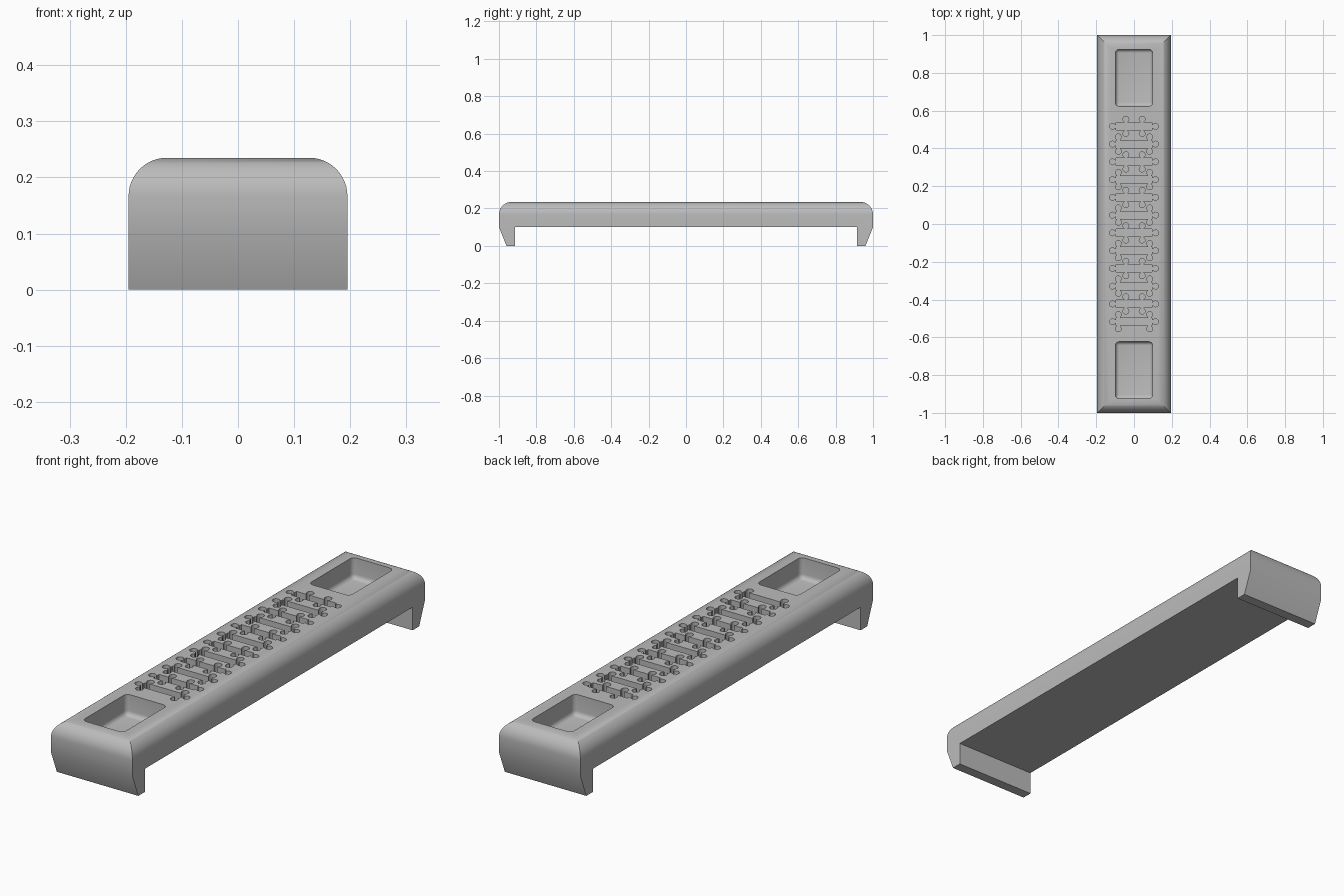
import bpy, bmesh, math
from mathutils import Vector

cube = bpy.data.objects.get("Cube")
if cube:
    bpy.data.objects.remove(cube, do_unlink=True)

W, H, R = 0.195, 0.235, 0.068      # half width, height, top rounding
UNDER = 0.10                       # underside of the deck
SEG = 12


def arc(cx, cy, r, a0, a1, n=SEG):
    return [(cx + r * math.cos(math.radians(a0 + (a1 - a0) * i / n)),
             cy + r * math.sin(math.radians(a0 + (a1 - a0) * i / n))) for i in range(n + 1)]


def make_object(name, bm):
    bmesh.ops.recalc_face_normals(bm, faces=bm.faces)
    mesh = bpy.data.meshes.new(name)
    bm.to_mesh(mesh)
    bm.free()
    ob = bpy.data.objects.new(name, mesh)
    bpy.context.collection.objects.link(ob)
    return ob


def prism(bm, outline, place, lo, hi):
    """Extrude a 2D outline from lo to hi; place(u, v, w) maps it into space."""
    face = bm.faces.new([bm.verts.new(place(u, v, lo)) for u, v in outline])
    top = bmesh.ops.extrude_face_region(bm, geom=[face])["geom"]
    move = Vector(place(0, 0, hi)) - Vector(place(0, 0, lo))
    bmesh.ops.translate(bm, vec=move, verts=[g for g in top if isinstance(g, bmesh.types.BMVert)])


def apply_boolean(target, cutter, operation):
    cutter.hide_render = True
    mod = target.modifiers.new("cut", "BOOLEAN")
    mod.operation, mod.solver, mod.object = operation, "EXACT", cutter
    bpy.context.view_layer.objects.active = target
    bpy.ops.object.modifier_apply(modifier=mod.name)
    bpy.data.objects.remove(cutter, do_unlink=True)


# Lengthwise profile: rounded ends, tapered feet, open underside
half = [(0.915, UNDER), (0.915, 0), (0.96, 0), (1, UNDER)] + arc(1 - R, H - R, R, 0, 90)
side = half + [(-y, z) for y, z in reversed(half)]
bm = bmesh.new()
prism(bm, side, lambda u, v, w: (w, u, v), -0.3, 0.3)
body = make_object("bar_body", bm)

# Crosswise profile trims the sides and rounds the long edges with mitred corners
cross = [(-W, -0.1), (W, -0.1)] + arc(W - R, H - R, R, 0, 90) + arc(R - W, H - R, R, 90, 180)
bm = bmesh.new()
prism(bm, cross, lambda u, v, w: (u, w, v), -1.2, 1.2)
apply_boolean(body, make_object("cross_trim", bm), "INTERSECT")

# Rounded rectangular trays near both ends
for sign in (-1, 1):
    bm = bmesh.new()
    bmesh.ops.create_cube(bm, size=1)
    bmesh.ops.scale(bm, vec=(0.196, 0.302, 0.19), verts=bm.verts)
    bmesh.ops.translate(bm, vec=(0, sign * 0.774, H + 0.005), verts=bm.verts)
    edges = [e for e in bm.edges if min(v.co.z for v in e.verts) < H]
    bmesh.ops.bevel(bm, geom=edges, offset=0.02, segments=5, profile=0.5, affect="EDGES")
    apply_boolean(body, make_object("tray_cutter", bm), "DIFFERENCE")


# Jigsaw-shaped pockets: a bar with knobs on its ends and both long sides
def knob(px, py, nx, ny, neck=0.008, r=0.0155):
    """Neck and round head growing from an edge point along (nx, ny)."""
    tx, ty = -ny, nx
    gap = math.degrees(math.asin(neck / r))
    pts = [(-neck, 0)] + arc(0, 0.018, r, 270 - gap, gap - 90, 14) + [(neck, 0)]
    return [(px + a * tx + b * nx, py + a * ty + b * ny) for a, b in pts]


def pocket_outline(knob_x, y, hw=0.096, hh=0.02):
    sides = [(hw, 0, 1, 0), (knob_x, hh, 0, 1), (-knob_x, hh, 0, 1),
             (-hw, 0, -1, 0), (-knob_x, -hh, 0, -1), (knob_x, -hh, 0, -1)]
    corners = {0: (hw, hh), 2: (-hw, hh), 3: (-hw, -hh), 5: (hw, -hh)}
    pts = []
    for i, s in enumerate(sides):
        pts += knob(*s)
        if i in corners:
            pts.append(corners[i])
    return [(px, py + y) for px, py in pts]


bm = bmesh.new()
for row in range(12):
    outline = pocket_outline(0.043 if row % 2 == 0 else 0.083, 0.517 - 0.094 * row)
    prism(bm, outline, lambda u, v, w: (u, v, w), H - 0.065, H + 0.1)
apply_boolean(body, make_object("jigsaw_cutter", bm), "DIFFERENCE")

# Single grey finish
grey = bpy.data.materials.new("plain_grey")
grey.use_nodes = True
colour = (0.5, 0.5, 0.5, 1)
grey.diffuse_color = colour
grey.node_tree.nodes["Principled BSDF"].inputs["Base Color"].default_value = colour
body.data.materials.clear()
body.data.materials.append(grey)
for p in body.data.polygons:
    p.material_index = 0

bpy.ops.object.select_all(action="DESELECT")
body.select_set(True)
bpy.context.view_layer.objects.active = body
bpy.ops.object.shade_smooth_by_angle(angle=math.radians(30))
